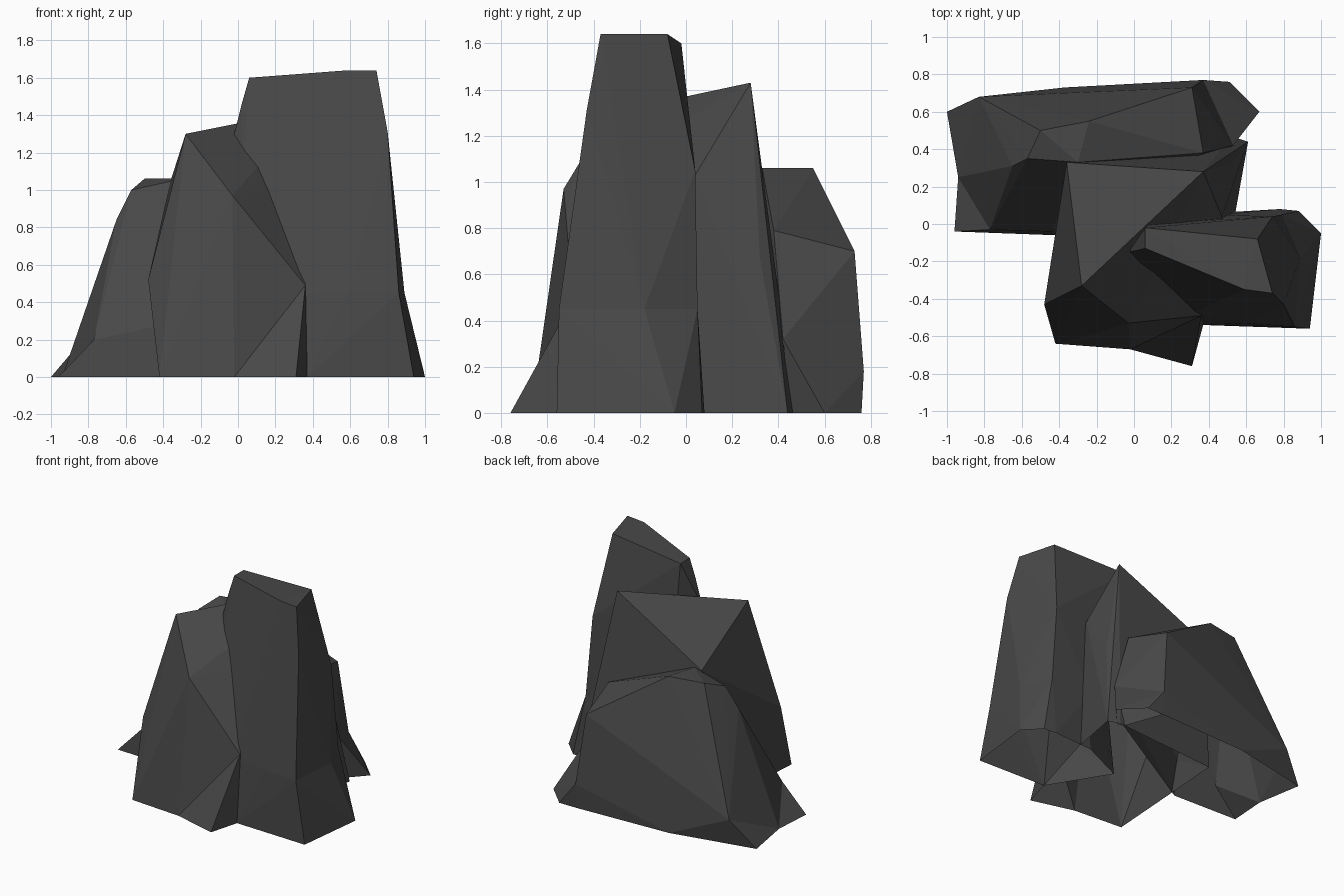
import bpy
import bmesh
from mathutils import Vector

# Remove the default object only
default_object = bpy.data.objects.get("Cube")
if default_object:
    bpy.data.objects.remove(default_object, do_unlink=True)

# Single dark stone colour
stone = bpy.data.materials.new("dark_grey_stone")
stone.use_nodes = True
stone_colour = (0.065, 0.065, 0.065, 1)
stone.diffuse_color = stone_colour
shader = next(node for node in stone.node_tree.nodes if node.type == "BSDF_PRINCIPLED")
shader.inputs["Base Color"].default_value = stone_colour
shader.inputs["Roughness"].default_value = 0.9


def at_height(vert, height):
    return abs(vert.co.z - height) < 0.001


def pull_out_spur(bm, tip):
    """Pull the nearest facet that stands on the ground out to a pointed tip."""
    standing = [face for face in bm.faces
                if sum(at_height(vert, 0) for vert in face.verts) == 2]
    nearest = min(standing, key=lambda face: (face.calc_center_median() - tip).length)
    poked = bmesh.ops.poke(bm, faces=[nearest])
    poked["verts"][0].co = tip


def build_rock(name, corners, spurs=(), open_heights=(0,)):
    """Wrap a faceted rock around its corners, given in hundredths."""
    bm = bmesh.new()
    for corner in corners:
        bm.verts.new([value / 100 for value in corner])
    bmesh.ops.convex_hull(bm, input=bm.verts[:], use_existing_faces=False)

    # Drop corners the hull swallowed
    loose = [vert for vert in bm.verts if not vert.link_faces]
    bmesh.ops.delete(bm, geom=loose, context="VERTS")

    for spur in spurs:
        pull_out_spur(bm, Vector(spur) / 100)
    bmesh.ops.recalc_face_normals(bm, faces=bm.faces[:])

    # Leave the ground side and any joint open
    caps = [face for face in bm.faces
            if any(all(at_height(vert, height) for vert in face.verts)
                   for height in open_heights)]
    bmesh.ops.delete(bm, geom=caps, context="FACES")

    # Flat facets
    for face in bm.faces:
        face.smooth = False

    mesh = bpy.data.meshes.new(name)
    bm.to_mesh(mesh)
    bm.free()
    mesh.materials.append(stone)
    rock = bpy.data.objects.new(name, mesh)
    bpy.context.scene.collection.objects.link(rock)


# Tall pillar: tapering upper part on a flared base, sharing a waist
waist = [
    (86, -55, 45), (89, -18, 45), (79, 5, 45), (45, 5, 45),
    (15, -10, 45), (30, -48, 45), (59, -53, 45),
]
build_rock("tall_rock", waist + [
    (6, -2, 160), (66, -8, 164), (74, -37, 164), (59, -35, 164), (6, -13, 160),
    (2, -14, 146), (-3, -15, 126), (3, -24, 106), (80, -43, 131),
    (70, -1, 128), (74, 4, 105), (8, 0, 125),
], open_heights=(0.45,))
build_rock("tall_rock_base", waist + [
    (94, -56, 0), (100, -5, 0), (88, 7, 0), (78, 8, 0), (45, 6, 0),
    (10, -10, 0), (37, -54, 0),
], open_heights=(0, 0.45))

# Middle boulder: slanted crown, front ridge, base
build_rock("middle_rock", [
    (-28, -33, 130), (37, 28, 143), (-36, 33, 105),
    (-3, -53, 97), (47, 4, 103), (-48, -43, 52), (36, -49, 49), (52, 32, 67),
    (-42, -64, 0), (-2, -67, 0), (37, -54, 0),
    (54, 5, 0), (61, 44, 0), (52, 47, 0), (-35, 40, 0),
], spurs=[(31, -76, 0)])

# Low back boulder: plateau, sloping ridge, base
build_rock("back_rock", [
    (-50, 50, 106), (-24, 55, 106), (-30, 33, 106), (-57, 35, 100), (-65, 31, 84),
    (31, 73, 70), (37, 38, 79), (53, 42, 32), (37, 77, 18),
    (-83, 68, 20), (-77, -3, 20), (-44, -4, 27),
    (-94, 25, 0), (-42, -6, 0), (-37, 73, 0), (37, 76, 0), (48, 46, 0),
], spurs=[(-100, 60, 0), (-96, -4, 0)])

# Pointed foot at the end of the back boulder
build_rock("back_rock_foot", [
    (37, 77, 18), (53, 42, 32), (51, 76, 0), (67, 60, 0),
    (53, 45, 0), (37, 76, 0), (48, 46, 0),
])
